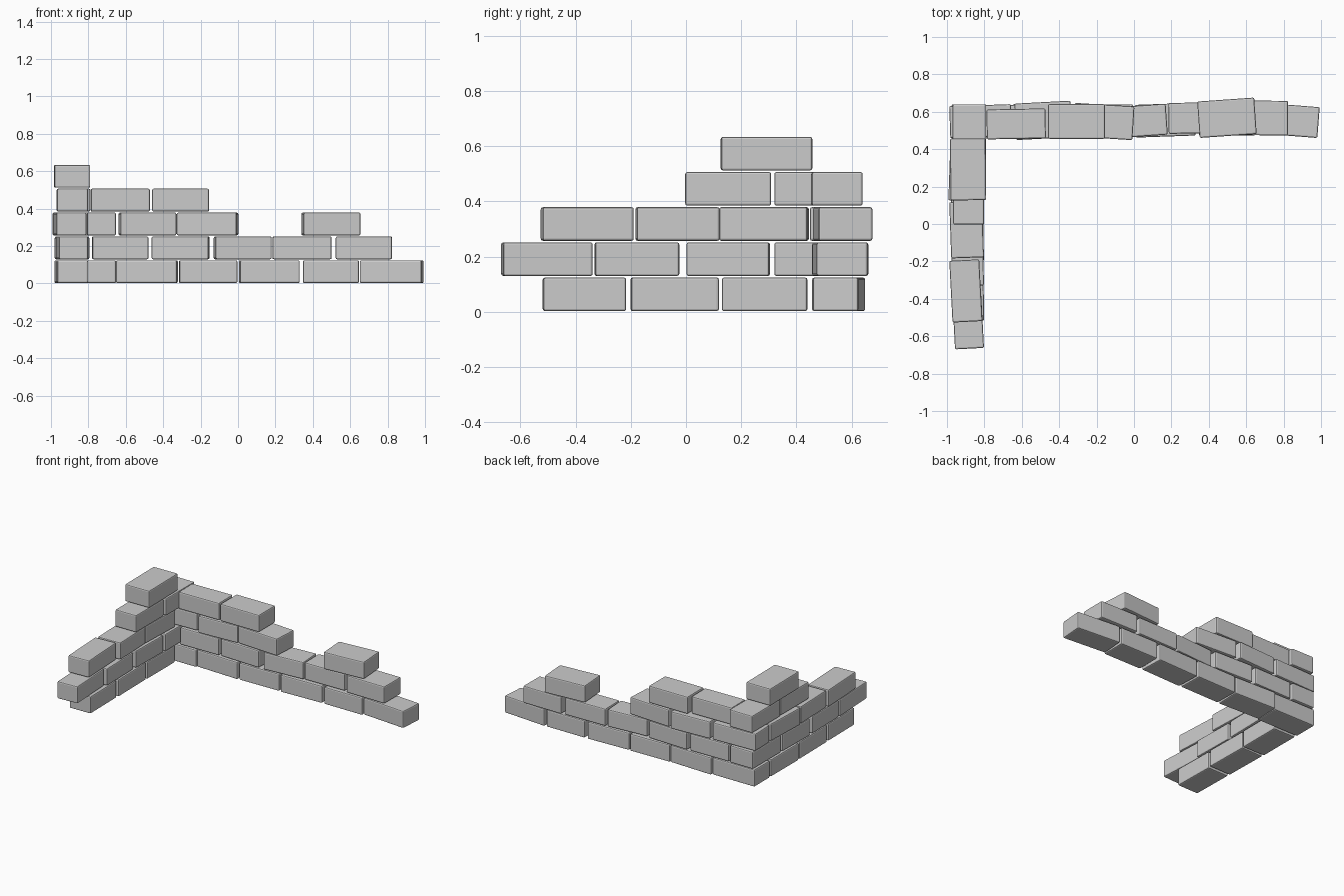
import bpy
from math import radians

H, STEP = 0.122, 0.1275   # brick height, course spacing


def brick(name, course, x, y, sx, sy, rot=0.0):
    """One softly bevelled brick, centred at x, y on the given course."""
    bpy.ops.mesh.primitive_cube_add(size=1, location=(x, y, course * STEP + H / 2 + 0.002))
    ob = bpy.context.object
    ob.name = name
    ob.scale = (sx, sy, H)
    bpy.ops.object.transform_apply(location=False, rotation=False, scale=True)
    ob.rotation_euler.z = radians(rot)
    bev = ob.modifiers.new("worn_edges", 'BEVEL')
    bev.width = 0.008
    bev.segments = 2
    return ob


# Back wall: per course (x centre, y centre, length, depth, rotation)
back_wall = [
    [(-0.817, 0.545, 0.33, 0.175, 0), (-0.487, 0.55, 0.325, 0.175, -2),
     (-0.16, 0.55, 0.31, 0.175, 1), (0.167, 0.555, 0.32, 0.175, 2),
     (0.497, 0.56, 0.30, 0.175, 0), (0.822, 0.555, 0.33, 0.165, -4.5)],
    [(-0.63, 0.55, 0.30, 0.175, 1), (-0.307, 0.55, 0.305, 0.175, -2),
     (0.025, 0.55, 0.30, 0.165, 4), (0.342, 0.567, 0.315, 0.165, 1),
     (0.673, 0.567, 0.30, 0.185, -0.5)],
    [(-0.82, 0.55, 0.33, 0.17, 2), (-0.484, 0.554, 0.30, 0.195, 3),
     (-0.163, 0.548, 0.32, 0.18, -3.5), (0.497, 0.568, 0.305, 0.195, 4)],
    [(-0.63, 0.535, 0.315, 0.16, 1), (-0.307, 0.548, 0.305, 0.185, 0)],
]
for c, row in enumerate(back_wall):
    for i, (x, y, length, depth, rot) in enumerate(row):
        brick(f"back_wall_brick_{c}_{i}", c, x, y, length, depth, rot)

# Side wall: per course (x centre, y centre, width, length, rotation)
side_wall = [
    [(-0.893, 0.285, 0.175, 0.31, 0), (-0.89, -0.041, 0.17, 0.318, 1),
     (-0.886, -0.368, 0.165, 0.30, 1)],
    [(-0.885, 0.48, 0.18, 0.32, 0), (-0.89, 0.153, 0.175, 0.30, -1),
     (-0.89, -0.178, 0.17, 0.305, 1), (-0.888, -0.504, 0.155, 0.325, 3)],
    [(-0.897, 0.283, 0.18, 0.32, -2), (-0.895, -0.031, 0.175, 0.30, 2),
     (-0.899, -0.358, 0.16, 0.33, 3)],
    [(-0.88, 0.48, 0.18, 0.32, 0), (-0.884, 0.153, 0.165, 0.312, 0)],
    [(-0.887, 0.292, 0.19, 0.33, 0.7)],
]
for c, row in enumerate(side_wall):
    for i, (x, y, width, length, rot) in enumerate(row):
        brick(f"side_wall_brick_{c}_{i}", c, x, y, width, length, rot)
